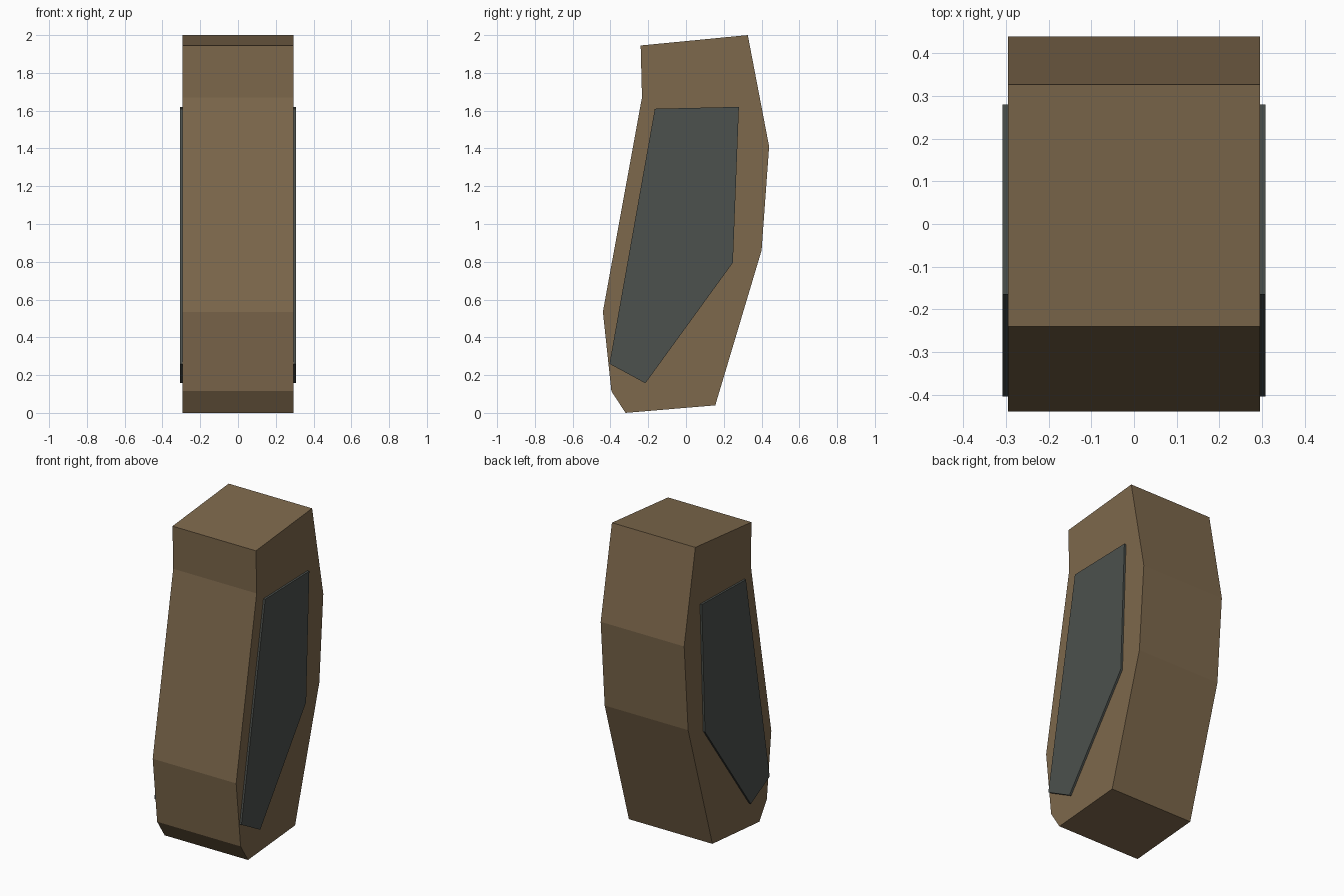
import bpy, bmesh

if "Cube" in bpy.data.objects:
    bpy.data.objects.remove(bpy.data.objects["Cube"])


def material(name, color):
    m = bpy.data.materials.new(name)
    m.diffuse_color = (*color, 1)
    m.use_nodes = True
    m.node_tree.nodes["Principled BSDF"].inputs["Base Color"].default_value = m.diffuse_color
    return m


def extrude_profile(name, profile, x0, x1, mat):
    """Solid prism from a (y, z) outline, spanning x0 to x1."""
    bm = bmesh.new()
    face = bm.faces.new([bm.verts.new((x0, y, z)) for y, z in profile])
    ext = bmesh.ops.extrude_face_region(bm, geom=[face])
    verts = [g for g in ext["geom"] if isinstance(g, bmesh.types.BMVert)]
    bmesh.ops.translate(bm, verts=verts, vec=(x1 - x0, 0, 0))
    bmesh.ops.recalc_face_normals(bm, faces=bm.faces)
    mesh = bpy.data.meshes.new(name)
    bm.to_mesh(mesh)
    bm.free()
    mesh.materials.append(mat)
    obj = bpy.data.objects.new(name, mesh)
    bpy.context.collection.objects.link(obj)
    return obj


brown = material("brown", (0.205, 0.138, 0.072))
slate = material("slate grey", (0.072, 0.082, 0.075))

# Faceted grip body
body = [(-0.32, 0.0), (0.155, 0.04), (0.40, 0.86), (0.44, 1.41), (0.327, 2.0),
        (-0.24, 1.945), (-0.233, 1.67), (-0.44, 0.535), (-0.395, 0.115)]
extrude_profile("grip_body", body, -0.295, 0.295, brown)

# Raised side panels
panel = [(-0.215, 0.157), (0.248, 0.795), (0.28, 1.62), (-0.165, 1.61), (-0.405, 0.26)]
for side, label in ((1, "right"), (-1, "left")):
    extrude_profile(f"{label}_panel", panel, side * 0.285, side * 0.308, slate)
